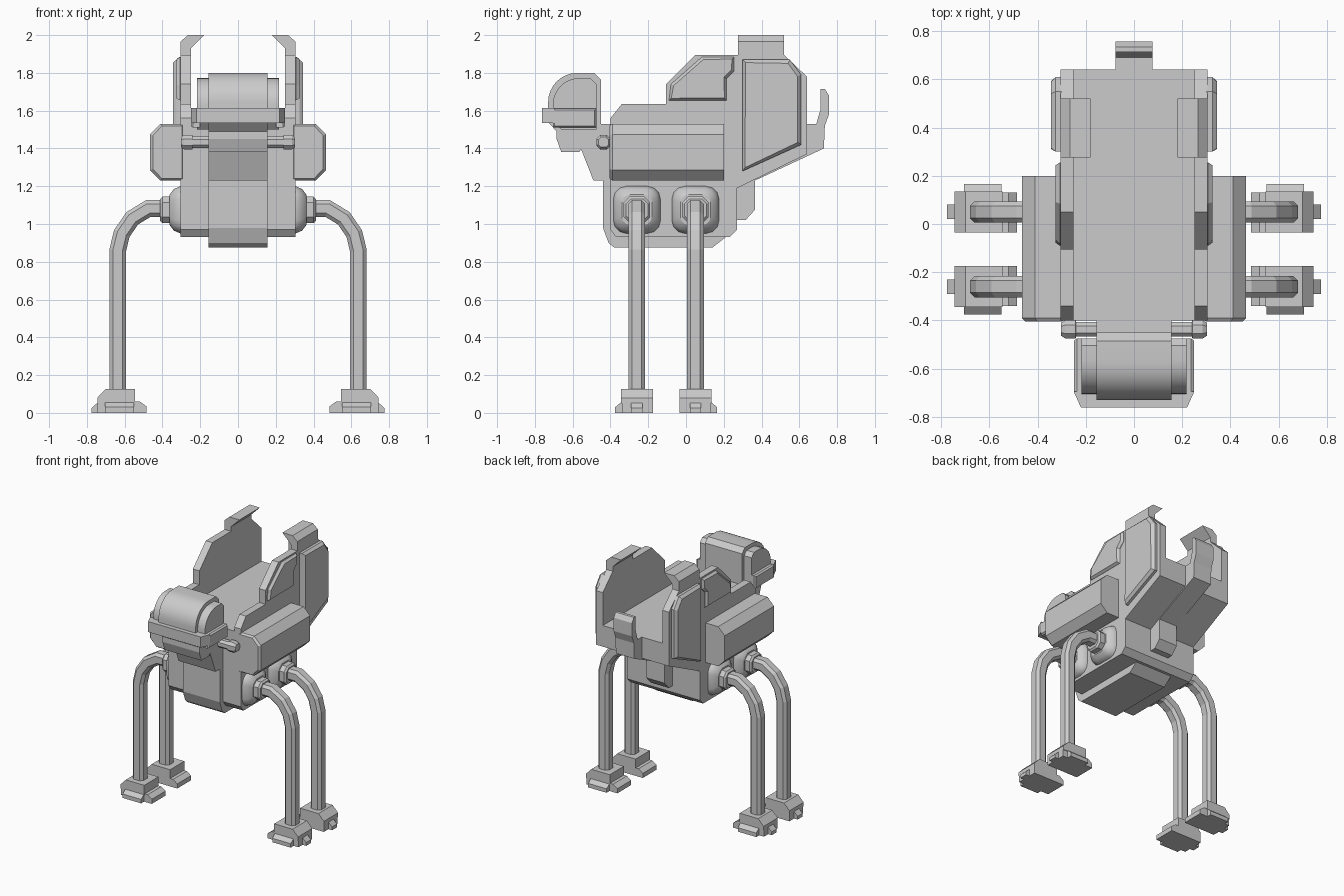
import bpy, bmesh, math
from mathutils import Vector

if "Cube" in bpy.data.objects:
    bpy.data.objects.remove(bpy.data.objects["Cube"])

def finish(name, bm, mirror=False, smooth=False, loc=(0, 0, 0), mirror_y=False):
    bmesh.ops.recalc_face_normals(bm, faces=bm.faces[:])
    me = bpy.data.meshes.new(name)
    bm.to_mesh(me)
    bm.free()
    ob = bpy.data.objects.new(name, me)
    ob.location = loc
    bpy.context.collection.objects.link(ob)
    if mirror:
        m = ob.modifiers.new("Mirror", 'MIRROR')
        m.use_axis = (True, mirror_y, False)
        m.use_clip = False
        m.use_mirror_merge = False
    if smooth:
        bpy.ops.object.select_all(action='DESELECT')
        ob.select_set(True)
        bpy.context.view_layer.objects.active = ob
        bpy.ops.object.shade_smooth_by_angle(angle=math.radians(32))
    return ob

def prism(bm, pts, a, b, axis='X', inset=0, depth=0):
    """Extrude a 2D outline from a to b along an axis; optional bevelled end at b."""
    def put(p, t):
        return {'X': (t, p[0], p[1]), 'Y': (p[0], t, p[1]), 'Z': (p[0], p[1], t)}[axis]
    lo = [bm.verts.new(put(p, a)) for p in pts]
    hi = [bm.verts.new(put(p, b)) for p in pts]
    n = len(pts)
    faces = [bm.faces.new(lo[::-1]), bm.faces.new(hi)]
    faces += [bm.faces.new((lo[i], lo[(i + 1) % n], hi[(i + 1) % n], hi[i])) for i in range(n)]
    bmesh.ops.recalc_face_normals(bm, faces=faces)
    if inset:
        bmesh.ops.inset_region(bm, faces=[faces[1]], thickness=inset, depth=depth)

def part(name, pts, a, b, axis='X', mirror=False, inset=0, depth=0, smooth=False):
    bm = bmesh.new()
    prism(bm, pts, a, b, axis, inset, depth)
    return finish(name, bm, mirror, smooth)

def loft(bm, rings):
    vs = [[bm.verts.new(p) for p in r] for r in rings]
    n = len(vs[0])
    for r, s in zip(vs, vs[1:]):
        for i in range(n):
            bm.faces.new((r[i], r[(i + 1) % n], s[(i + 1) % n], s[i]))
    bm.faces.new(vs[0][::-1])
    bm.faces.new(vs[-1])

def chamfer_square(h, c):
    return [(h, c), (c, h), (-c, h), (-h, c), (-h, -c), (-c, -h), (c, -h), (h, -c)]

def round_square(h, r, seg=3):
    out = []
    for k, (sx, sy) in enumerate([(1, 1), (-1, 1), (-1, -1), (1, -1)]):
        for i in range(seg + 1):
            t = math.pi / 2 * (k + i / seg)
            out.append((sx * (h - r) + r * math.cos(t), sy * (h - r) + r * math.sin(t)))
    return out

# Hull core with open-topped bed floor
lower = [(-.40, .97), (-.37, .93), (.23, .93), (.27, .97), (.27, 1.19), (.64, 1.37)]
part("hull_core", lower + [(.64, 1.53), (-.40, 1.53)], -.25, .25)

# Side walls with stepped top
part("side_wall", lower + [(.64, 1.78), (.52, 1.895), (.05, 1.895), (-.105, 1.74),
     (-.105, 1.635), (-.34, 1.635), (-.40, 1.56)], .25, .305, mirror=True)

# Hooked top flaps
part("wall_hook", [(.25, 1.87), (.305, 1.87), (.305, 1.965), (.265, 2.0), (.18, 2.0),
     (.25, 1.93)], .275, .52, 'Y', mirror=True)

# Central belly strip running up to the neck
part("belly_band", [(-.44, 1.23), (-.44, .98), (-.41, .90), (-.38, .875), (.14, .875), (.21, .93),
     (.1, 1.5), (.1, 1.525), (-.45, 1.53), (-.565, 1.53), (-.565, 1.42), (-.49, 1.23)], -.155, .155)

# Rear spine strip and tail hook
part("tail_strip", [(.25, 1.02), (.315, 1.02), (.365, 1.075), (.365, 1.23), (.73, 1.40), (.735, 1.52),
     (.757, 1.58), (.757, 1.68), (.735, 1.715), (.713, 1.715), (.713, 1.61), (.69, 1.53),
     (.60, 1.53), (.60, 1.40), (.25, 1.25)], -.077, .077)

# Long side pods
bm = bmesh.new()
pod = [(.29, 1.53), (.41, 1.53), (.465, 1.475), (.465, 1.285), (.41, 1.23), (.29, 1.23)]
cx, cz = .35, 1.38
tip = [(cx + (x - cx) * .88, cz + (z - cz) * .93) for x, z in pod]
loft(bm, [[(x, -.405, z) for x, z in tip], [(x, -.39, z) for x, z in pod], [(x, .20, z) for x, z in pod]])
finish("side_pod", bm, True)

# Bevelled armour plates on the walls
part("rear_plate", [(.30, 1.28), (.61, 1.42), (.61, 1.79), (.55, 1.87), (.30, 1.87)],
     .30, .325, mirror=True, inset=.022, depth=.02)
part("front_plate", [(-.09, 1.655), (.215, 1.655), (.215, 1.77), (.255, 1.81), (.255, 1.885),
     (.085, 1.885), (-.08, 1.74)], .30, .308, mirror=True, inset=.016, depth=.017)

# Front shoulder bars
bm = bmesh.new()
loft(bm, [[(x, -.437 + k * a, 1.433 + k * b) for a, b in chamfer_square(.038, .018)]
          for x, k in ((.15, .8), (.24, .8), (.242, 1), (.285, 1), (.303, .7))])
finish("shoulder_bar", bm, True)

# Head dome: narrow crest over a wider shell
def dome(front, back, top, bottom, r, rb):
    pts = [(front + .045, bottom), (front, bottom + .05)]
    for i in range(9):
        t = math.pi - math.pi / 2 * i / 8
        pts.append((front + r + r * math.cos(t), top - r + r * math.sin(t)))
    return pts + [(back - rb, top), (back, top - rb), (back, bottom)]
part("head_crest", dome(-.73, -.45, 1.80, 1.49, .155, .035), -.155, .155, smooth=True)
part("head_shell", dome(-.705, -.475, 1.772, 1.50, .14, .03), -.217, .217, smooth=True)
part("ear_block", [(-.705, 1.51), (-.475, 1.51), (-.475, 1.612), (-.705, 1.612)],
     .20, .237, mirror=True, inset=.012, depth=.012)
part("visor", [(-.25, -.695), (-.22, -.762), (.22, -.762), (.25, -.695)], 1.535, 1.615, 'Z')
part("chin", [(-.685, 1.45), (-.66, 1.38), (-.565, 1.38), (-.53, 1.44), (-.53, 1.52), (-.685, 1.52)],
     -.155, .155)

# Legs: built at the rear, mirrored across x and about y = -0.105
MID, LY = (0, -.105, 0), .155

# Rounded hip joints and collars
bm = bmesh.new()
loft(bm, [[(x, LY + a, 1.075 + b) for a, b in round_square(h, h * .55)]
          for x, h in ((.29, .125), (.305, .125), (.34, .11), (.362, .08))])
finish("hip_joint", bm, True, True, MID, True)
bm = bmesh.new()
loft(bm, [[(x, LY + a, 1.075 + b) for a, b in chamfer_square(h, h * .55)]
          for x, h in ((.35, .07), (.40, .07), (.412, .058))])
finish("hip_collar", bm, True, False, MID, True)

# Bent leg tubes
path = [Vector(p) for p in ((.39, 1.082), (.475, 1.082), (.56, 1.03), (.615, .95), (.637, .86), (.637, .11))]
bm, rings = bmesh.new(), []
for i, p in enumerate(path):
    d0 = (p - path[max(i - 1, 0)]) if i else path[1] - p
    d1 = (path[i + 1] - p) if i < len(path) - 1 else d0
    t = (d0.normalized() + d1.normalized()).normalized()
    k = 1 / max(.5, t.dot(d1.normalized()))
    n = Vector((-t.y, t.x)) * k
    rings.append([(p.x + n.x * a, LY + b, p.y + n.y * a) for a, b in chamfer_square(.044, .025)])
loft(bm, rings)
finish("leg_tube", bm, True, False, MID, True)

# Feet: ankle block, sole and two toes
bm = bmesh.new()
prism(bm, [(.545, .05), (.745, .05), (.745, .08), (.70, .127), (.545, .127)], LY - .085, LY + .085, 'Y')
prism(bm, [(.485, 0), (.745, 0), (.745, .06), (.52, .06), (.485, .035)], LY - .085, LY + .08, 'Y')
prism(bm, [(.73, 0), (.775, 0), (.775, .025), (.74, .058), (.73, .058)], LY - .03, LY + .03, 'Y')
prism(bm, [(LY + .07, 0), (LY + .115, 0), (LY + .115, .03), (LY + .085, .055), (LY + .07, .055)], .55, .705)
finish("foot", bm, True, False, MID, True)
